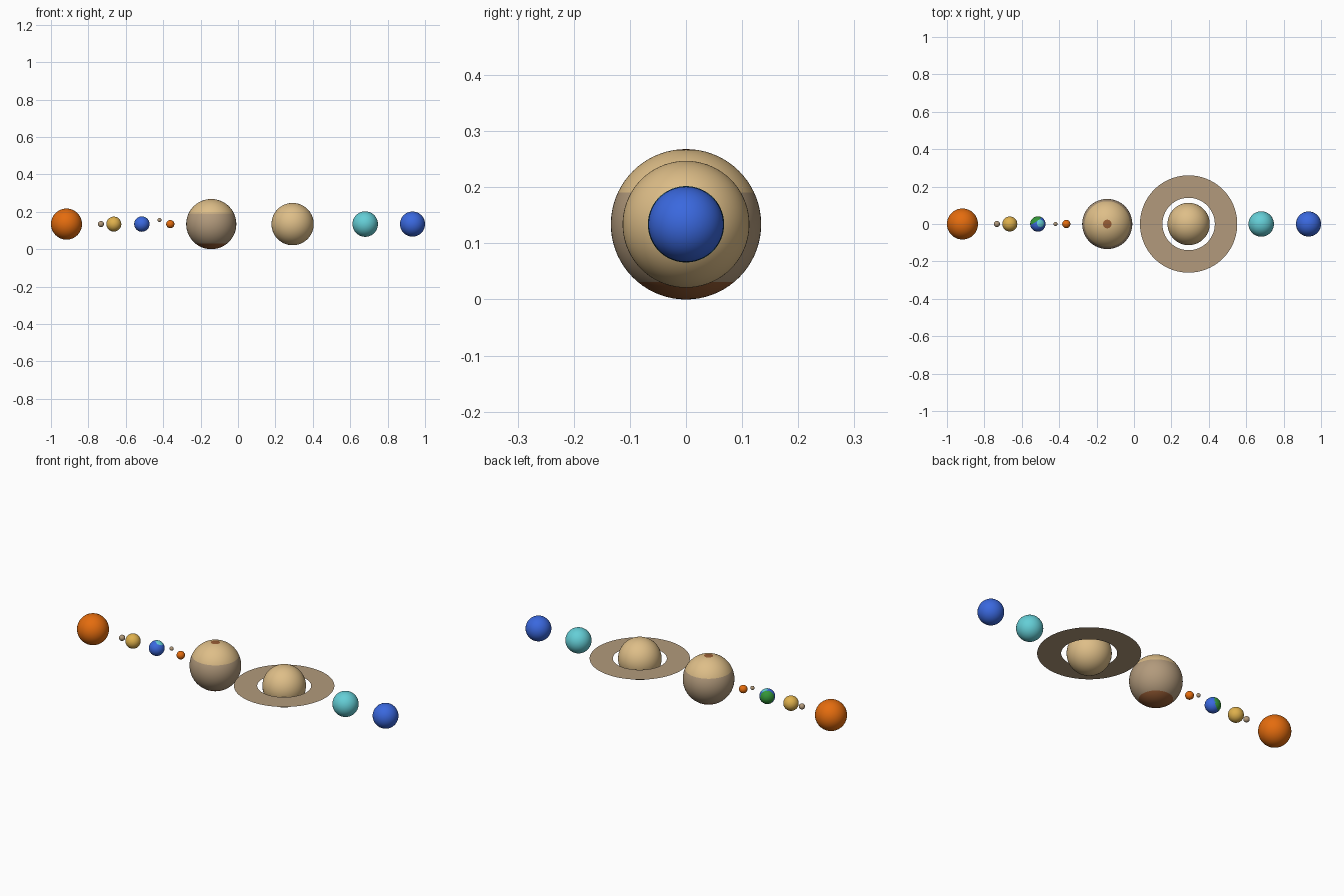
import bpy, math
from mathutils import Vector

if "Cube" in bpy.data.objects:
    bpy.data.objects.remove(bpy.data.objects["Cube"])

Z = 0.134  # common centre height


def srgb(*c):
    return tuple(((v / 255 + 0.055) / 1.055) ** 2.4 if v > 10 else v / 255 / 12.92 for v in c) + (1.0,)


def mat(name, *c):
    m = bpy.data.materials.new(name)
    m.diffuse_color = srgb(*c)
    m.use_nodes = True
    m.node_tree.nodes["Principled BSDF"].inputs["Base Color"].default_value = m.diffuse_color
    return m


orange = mat("orange", 228, 108, 14)
gold = mat("gold", 222, 176, 76)
blue = mat("blue", 58, 104, 222)
green = mat("green", 52, 150, 56)
cyan = mat("cyan", 100, 206, 214)
tan = mat("tan", 222, 190, 136)
taupe = mat("taupe", 178, 154, 124)
rust = mat("rust brown", 150, 92, 52)


def ball(name, x, r, mats, z=Z, rule=None, seg=48, rings=36):
    bpy.ops.mesh.primitive_uv_sphere_add(segments=seg, ring_count=rings, radius=r, location=(x, 0, z))
    ob = bpy.context.object
    ob.name = name
    for m in mats:
        ob.data.materials.append(m)
    for p in ob.data.polygons:
        p.use_smooth = True
        if rule:
            p.material_index = rule(p.center.normalized())
    return ob


# sun and plain planets
ball("sun", -0.917, 0.083, [orange])
ball("first_planet", -0.733, 0.016, [taupe], seg=32, rings=24)
ball("second_planet", -0.664, 0.04, [gold])
ball("moon", -0.42, 0.011, [taupe], z=0.156, seg=32, rings=24)
ball("red_planet", -0.362, 0.022, [orange], seg=32, rings=24)
ball("cyan_planet", 0.68, 0.068, [cyan])
ball("outer_blue_planet", 0.933, 0.067, [blue])


# blue planet with a land mass at the back left and a pale patch near the top
def earth_rule(n):
    if n.dot(Vector((0.38, 0.1, 0.92)).normalized()) > 0.87:
        return 2
    return 1 if n.dot(Vector((-0.55, 0.83, 0.15)).normalized()) > 0.5 else 0


ball("earth", -0.514, 0.041, [blue, green, cyan], rule=earth_rule, seg=64, rings=48)


# banded giant: small pole spot, tan cap, wide middle, dark lower cap
def giant_rule(n):
    lat = math.degrees(math.asin(max(-1, min(1, n.z))))
    if lat > 80 or lat < -50:
        return 2
    return 0 if lat > 25 else 1


ball("banded_giant", -0.143, 0.134, [tan, taupe, rust], rule=giant_rule, seg=64)

# ringed planet with its flat ring
ball("ringed_planet", 0.292, 0.113, [tan], seg=64)
N = 96
verts = [(r * math.cos(2 * math.pi * i / N), r * math.sin(2 * math.pi * i / N), 0)
         for r in (0.14, 0.26) for i in range(N)]
faces = [(i, N + i, N + (i + 1) % N, (i + 1) % N) for i in range(N)]
me = bpy.data.meshes.new("planet_ring")
me.from_pydata(verts, [], faces)
me.materials.append(taupe)
ring = bpy.data.objects.new("planet_ring", me)
ring.location = (0.292, 0, Z)
bpy.context.collection.objects.link(ring)
